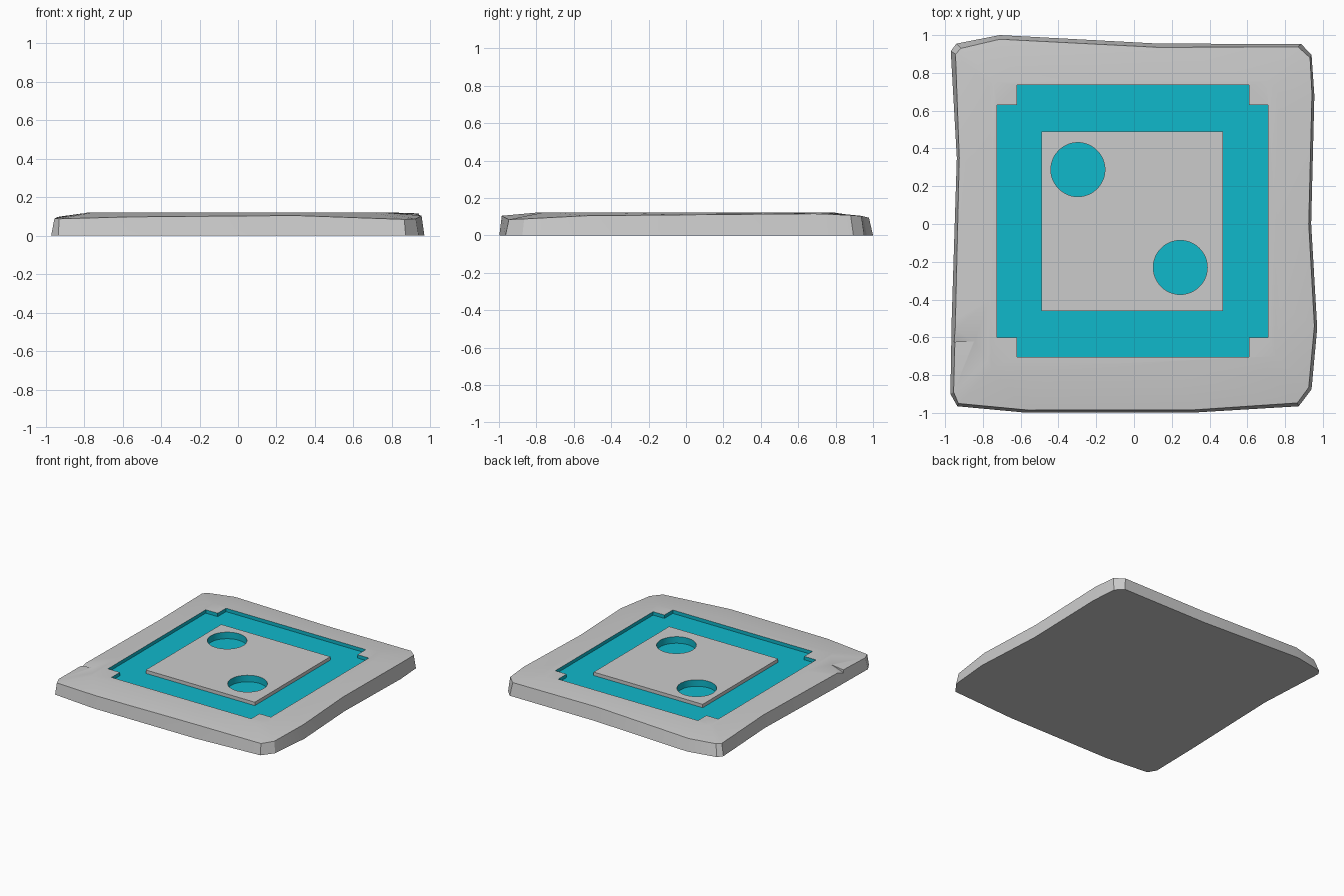
import bpy, bmesh, math

if "Cube" in bpy.data.objects:
    bpy.data.objects.remove(bpy.data.objects["Cube"])

cyan = bpy.data.materials.new("cyan_inlay")
cyan.diffuse_color = (0.005, 0.48, 0.60, 1)
cyan.use_nodes = True
cyan.node_tree.nodes["Principled BSDF"].inputs["Base Color"].default_value = cyan.diffuse_color


def finish(name, bm):
    bmesh.ops.recalc_face_normals(bm, faces=bm.faces)
    me = bpy.data.meshes.new(name)
    bm.to_mesh(me)
    bm.free()
    me.materials.append(None)
    me.materials.append(cyan)
    ob = bpy.data.objects.new(name, me)
    bpy.context.collection.objects.link(ob)
    return ob


def prism(name, loops, z0, z1, wall_mats):
    """Extruded outline; later loops are holes. wall_mats is one index per loop."""
    bm = bmesh.new()
    edges = []
    for pts in loops:
        vs = [bm.verts.new((x, y, z0)) for x, y in pts]
        edges += [bm.edges.new((vs[i], vs[i - 1])) for i in range(len(vs))]
    bmesh.ops.triangle_fill(bm, edges=edges, use_beauty=True, normal=(0, 0, 1))
    ret = bmesh.ops.extrude_face_region(bm, geom=bm.faces[:], use_keep_orig=True)
    for v in ret["geom"]:
        if isinstance(v, bmesh.types.BMVert):
            v.co.z = z1
    hole = {(round(x, 4), round(y, 4)) for pts in loops[1:] for x, y in pts}
    for f in bm.faces:
        in_hole = all((round(v.co.x, 4), round(v.co.y, 4)) in hole for v in f.verts)
        f.material_index = wall_mats[-1] if in_hole else 1
    return finish(name, bm)


def cut(target, cutter):
    cutter.hide_render = True
    m = target.modifiers.new("cut", "BOOLEAN")
    m.operation, m.solver, m.object = "DIFFERENCE", "EXACT", cutter
    bpy.context.view_layer.objects.active = target
    bpy.ops.object.modifier_apply(modifier=m.name)
    bpy.data.objects.remove(cutter)


# Worn stone slab: foot outline, chipped rim (x, y, z) and raised flat top
foot = [(-.97, .915), (-.94, .955), (-.71, 1), (.13, .955), (.885, .953), (.94, .895),
        (.955, .68), (.938, 0), (.97, -.55), (.94, -.875), (.872, -.965), (.32, -.998),
        (-.58, -.998), (-.935, -.965), (-.972, -.9), (-.965, -.5), (-.938, .35)]
rim = [(-.945, .9, .09), (-.915, .93, .09), (-.71, .978, .095), (.13, .935, .105),
       (.868, .938, .103), (.932, .88, .108), (.942, .69, .116), (.925, 0, .11),
       (.955, -.54, .105), (.925, -.865, .088), (.865, -.947, .085), (.3, -.985, .105),
       (-.56, -.985, .098), (-.93, -.95, .088), (-.955, -.89, .09), (-.945, -.5, .095),
       (-.925, .35, .1)]
bm = bmesh.new()
rings = [[bm.verts.new((x, y, 0)) for x, y in foot],
         [bm.verts.new(p) for p in rim],
         [bm.verts.new((x * .81, y * .81, .122)) for x, y, z in rim]]
for a, b in zip(rings, rings[1:]):
    for i in range(len(a)):
        bm.faces.new((a[i - 1], a[i], b[i], b[i - 1]))
bm.faces.new(rings[0])
bm.faces.new(rings[2])
slab = finish("stone_slab", bm)

# Square channel with notched corners, leaving a grey island in the middle
outer = [(-.725, -.6), (-.62, -.6), (-.62, -.705), (.61, -.705), (.61, -.6), (.71, -.6),
         (.71, .63), (.61, .63), (.61, .735), (-.62, .735), (-.62, .63), (-.725, .63)]
inner = [(-.49, -.46), (.47, -.46), (.47, .49), (-.49, .49)]
cut(slab, prism("channel_cutter", [outer, inner], .095, .2, (1, 0)))

# Two round sockets
for cx, cy in ((-.297, .288), (.245, -.23)):
    circle = [(cx + .143 * math.cos(t * math.tau / 48), cy + .143 * math.sin(t * math.tau / 48))
              for t in range(48)]
    cut(slab, prism("socket_cutter", [circle], .07, .2, (1,)))

# Chip in the left edge
bm = bmesh.new()
for x, y, z in ((-.82, -.62, .117), (-1, -.625, .055), (-1, -.49, .098)):
    bm.verts.new((x, y, z))
    bm.verts.new((x, y, .2))
bmesh.ops.convex_hull(bm, input=bm.verts)
cut(slab, finish("chip_cutter", bm))

bpy.ops.object.select_all(action="DESELECT")
slab.select_set(True)
bpy.context.view_layer.objects.active = slab
bpy.ops.object.shade_smooth_by_angle(angle=math.radians(25))
